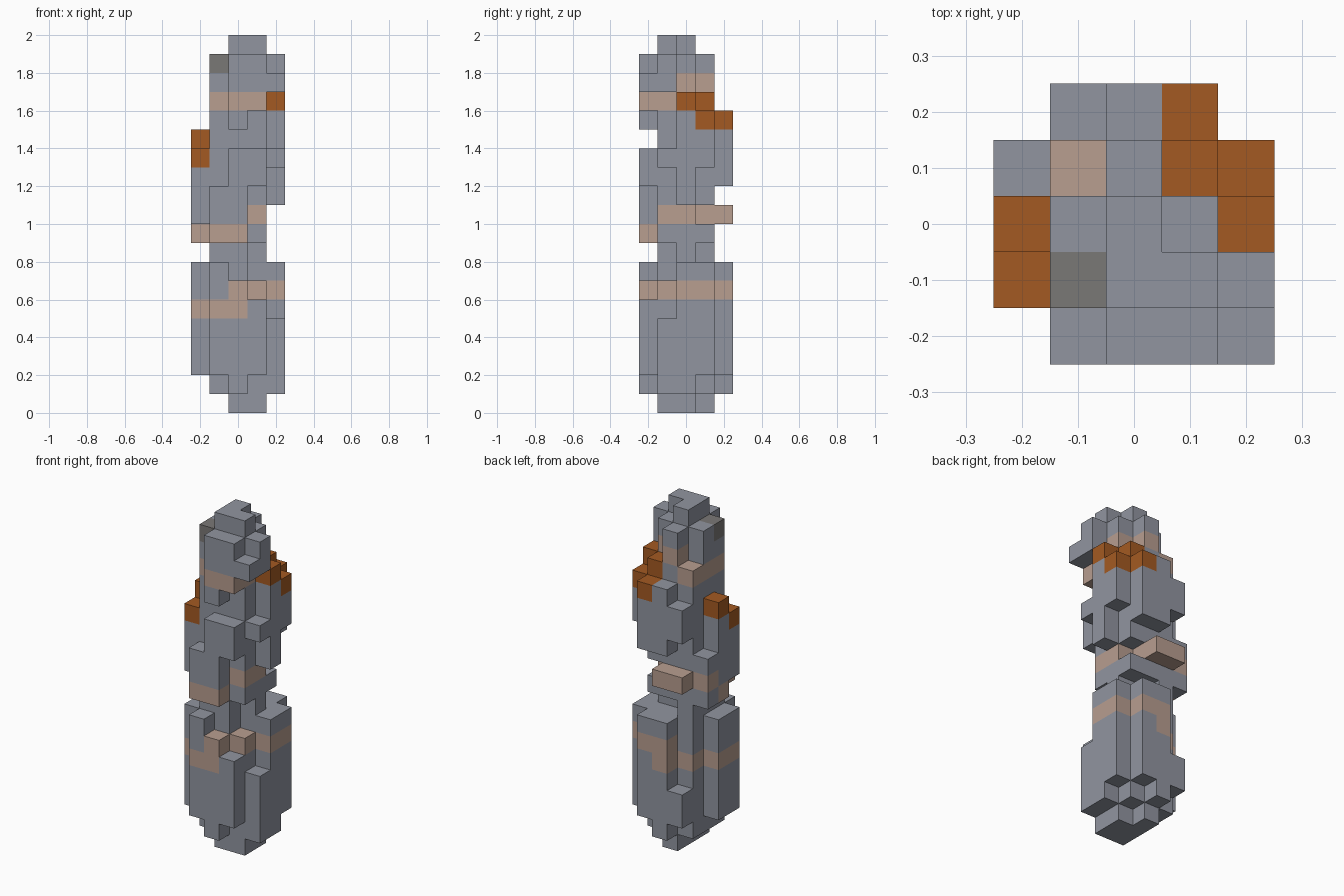
import bpy
import bmesh
from mathutils import Vector

default_cube = bpy.data.objects.get("Cube")
if default_cube:
    bpy.data.objects.remove(default_cube, do_unlink=True)

UNIT = 0.1
SIDE = 5


def make_material(name, red, green, blue):
    material = bpy.data.materials.new(name)
    material.use_nodes = True
    colour = (red, green, blue, 1)
    material.diffuse_color = colour
    material.node_tree.nodes["Principled BSDF"].inputs["Base Color"].default_value = colour
    return material


materials = [
    make_material("grey stone", 0.283, 0.301, 0.352),
    make_material("pale brown band", 0.479, 0.342, 0.279),
    make_material("orange growth", 0.371, 0.102, 0.016),
    make_material("dark stone", 0.195, 0.188, 0.181),
]
GREY, BROWN, ORANGE, DARK = range(len(materials))

# Solid runs of blocks (bottom, top) for each column of the pillar's core
core_columns = {
    (1, 1): [(1, 19)],
    (1, 2): [(1, 19)],
    (1, 3): [(1, 17)],
    (2, 1): [(0, 20)],
    (2, 2): [(0, 20)],
    (2, 3): [(0, 8), (9, 19)],
    (3, 1): [(0, 7), (9, 20)],
    (3, 2): [(0, 19)],
    (3, 3): [(1, 8), (9, 10), (11, 17)],
}

# Ledges that jut out on the front and back
front_back_ledges = {
    (1, 0): [(2, 8), (9, 12)],
    (2, 0): [(1, 7), (9, 14), (15, 19)],
    (3, 0): [(2, 6), (12, 14), (16, 19)],
    (4, 0): [(17, 18)],
    (1, 4): [(2, 4), (10, 11), (13, 15)],
    (2, 4): [(1, 8), (10, 11), (12, 16)],
    (3, 4): [(2, 8), (12, 16)],
}

# Ledges that jut out on the two sides
side_ledges = {
    (0, 1): [(2, 8), (10, 14)],
    (0, 2): [(2, 8), (9, 15)],
    (0, 3): [(9, 12)],
    (4, 1): [(1, 5), (13, 14), (17, 19)],
    (4, 2): [(1, 8), (11, 17)],
    (4, 3): [(2, 8), (13, 16)],
}

# Orange caps sit on the tops of these ledges
orange_columns = {(0, 1), (0, 2), (3, 3), (3, 4), (4, 2), (4, 3)}

columns = {**core_columns, **front_back_ledges, **side_ledges}
blocks = {
    (x, y, z)
    for (x, y), runs in columns.items()
    for bottom, top in runs
    for z in range(bottom, top)
}


def block_colour(x, y, z):
    top = columns[x, y][-1][-1]
    if (x, y) in orange_columns and z == top - 1:
        return ORANGE
    if (x, y, z) == (1, 1, 18):
        return DARK
    # Three uneven bands, each stepping by one block across the pillar
    lower = (z == 5 and x <= 2) or (z == 6 and x >= 2)
    back_or_left = y >= 3 or x >= 3
    middle = z == (10 if back_or_left else 9)
    upper = z == (17 if x >= 2 and y >= 2 else 16) and x < 4
    return BROWN if lower or middle or upper else GREY


def build_part(name, part_columns):
    """Skin the exposed sides of the blocks in the given columns."""
    bm = bmesh.new()
    corners = {}

    def vertex(point):
        key = tuple(round(value) for value in point)
        if key not in corners:
            x, y, z = key
            corners[key] = bm.verts.new(
                ((x - SIDE / 2) * UNIT, (y - SIDE / 2) * UNIT, z * UNIT))
        return corners[key]

    for block in sorted(blocks):
        if block[:2] not in part_columns:
            continue
        centre = Vector(block) + Vector((0.5, 0.5, 0.5))
        for axis in range(3):
            for sign in (-1, 1):
                normal = Vector()
                normal[axis] = sign
                neighbour = tuple(int(a + b) for a, b in zip(block, normal))
                if neighbour in blocks:
                    continue
                across = Vector()
                across[(axis + 1) % 3] = 1
                up = normal.cross(across)
                loop = (-across - up, across - up, across + up, up - across)
                face = bm.faces.new(
                    [vertex(centre + (normal + offset) / 2) for offset in loop])
                face.material_index = block_colour(*block)

    mesh = bpy.data.meshes.new(name)
    bm.to_mesh(mesh)
    bm.free()
    for material in materials:
        mesh.materials.append(material)
    part = bpy.data.objects.new(name, mesh)
    bpy.context.collection.objects.link(part)
    return part


build_part("pillar_core", core_columns)
build_part("front_and_back_ledges", front_back_ledges)
build_part("side_ledges", side_ledges)
